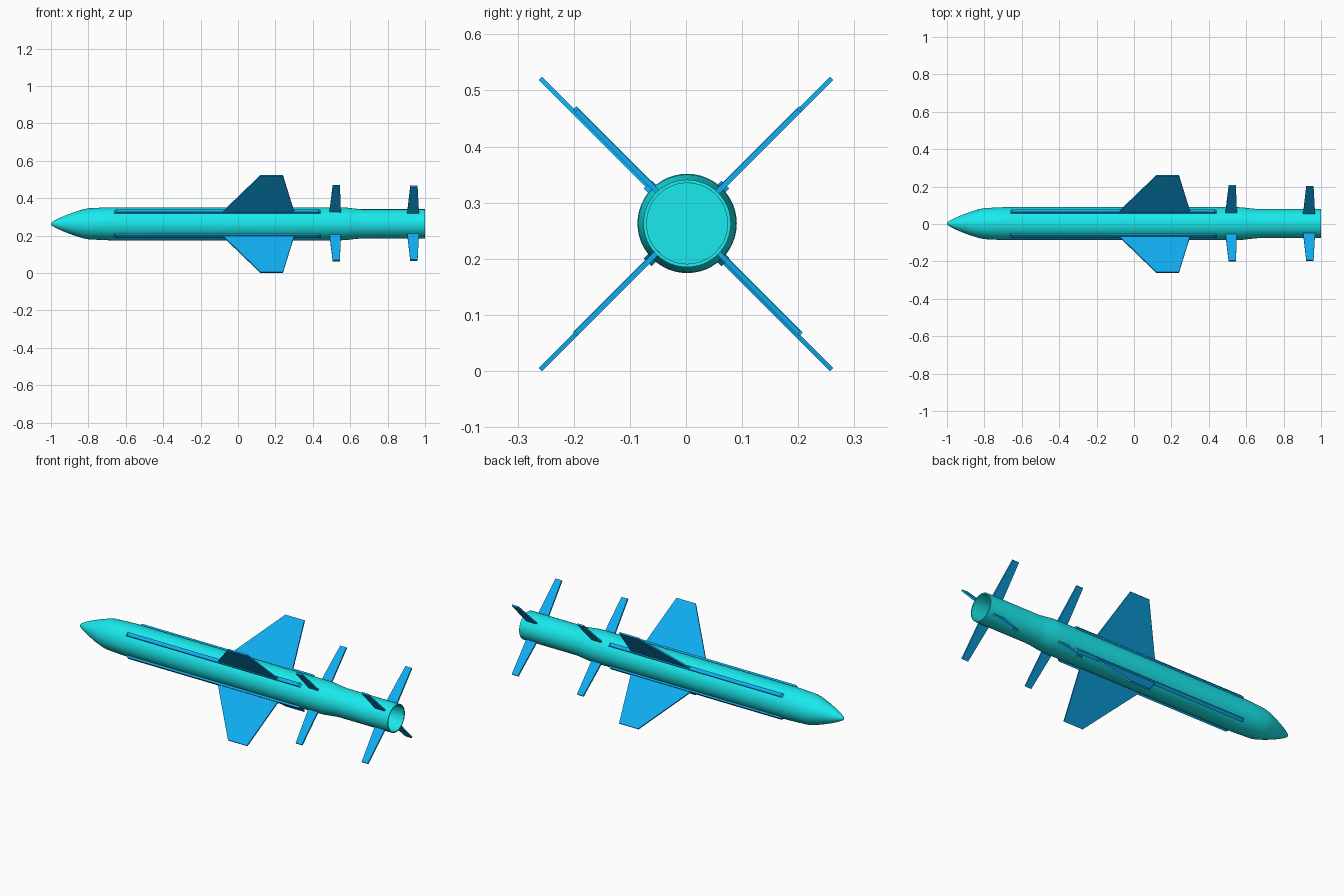
import bpy, bmesh
from math import sin, cos, tau, pi
from mathutils import Matrix

if "Cube" in bpy.data.objects:
    bpy.data.objects.remove(bpy.data.objects["Cube"])


def material(name, color):
    m = bpy.data.materials.new(name)
    m.diffuse_color = (*color, 1)
    m.use_nodes = True
    m.node_tree.nodes["Principled BSDF"].inputs["Base Color"].default_value = m.diffuse_color
    return m


CYAN = material("cyan", (0.01, 0.82, 0.85))
BLUE = material("blue", (0.005, 0.42, 0.87))


def make(name, bm, mat, smooth=False):
    bmesh.ops.recalc_face_normals(bm, faces=bm.faces)
    me = bpy.data.meshes.new(name)
    bm.to_mesh(me)
    bm.free()
    ob = bpy.data.objects.new(name, me)
    bpy.context.collection.objects.link(ob)
    me.materials.append(mat)
    if smooth:
        bpy.ops.object.select_all(action='DESELECT')
        ob.select_set(True)
        bpy.context.view_layer.objects.active = ob
        bpy.ops.object.shade_smooth_by_angle(angle=0.45)
    return ob


def lathe(name, profile, center, mat, n=48):
    """Revolve (x, radius) points around the x axis; both ends are closed."""
    bm = bmesh.new()
    rings = [[bm.verts.new((x, center[0] + r * cos(tau * i / n), center[1] + r * sin(tau * i / n)))
              for i in range(n)] for x, r in profile]
    for a, b in zip(rings, rings[1:]):
        for i in range(n):
            j = (i + 1) % n
            bm.faces.new((a[i], a[j], b[j], b[i]))
    bm.faces.new(rings[0])
    bm.faces.new(rings[-1])
    return make(name, bm, mat, True)


def cross_set(name, outline, thick, center, mat):
    """Four copies of an (x, radial) outline slab, set in an X around the body."""
    for k in range(4):
        bm = bmesh.new()
        lo = [bm.verts.new((x, -thick / 2, r)) for x, r in outline]
        f = bm.faces.new(lo)
        ext = bmesh.ops.extrude_face_region(bm, geom=[f])
        top = [v for v in ext["geom"] if isinstance(v, bmesh.types.BMVert)]
        bmesh.ops.translate(bm, verts=top, vec=(0, thick, 0))
        turn = Matrix.Translation((0, *center)) @ Matrix.Rotation(pi / 4 + k * pi / 2, 4, 'X')
        bmesh.ops.transform(bm, matrix=turn, verts=bm.verts)
        make(f"{name}_{k + 1}", bm, mat)


# Fuselage with ogive nose, tapered tail and hollow exhaust
lathe("fuselage", [(-1, 0.003), (-0.993, 0.011), (-0.97, 0.024), (-0.93, 0.042), (-0.88, 0.061),
                   (-0.83, 0.077), (-0.8, 0.083), (-0.74, 0.086), (-0.68, 0.0885), (0.54, 0.0885),
                   (0.58, 0.087), (0.62, 0.082), (0.66, 0.078), (1, 0.078), (1, 0.072), (0.8, 0.072)],
      (0.002, 0.263), CYAN)

# Long raised rails along the body, with tapered ends
cross_set("side_rail", [(-0.67, 0.08), (-0.65, 0.098), (0.43, 0.098), (0.45, 0.08)],
          0.02, (0.001, 0.263), BLUE)

# Main wings
cross_set("main_wing", [(-0.09, 0.08), (0.12, 0.367), (0.24, 0.367), (0.303, 0.08)],
          0.008, (0, 0.262), BLUE)

# Mid fins and tail fins
cross_set("mid_fin", [(0.488, 0.075), (0.506, 0.285), (0.545, 0.285), (0.55, 0.075)],
          0.009, (0.003, 0.267), BLUE)
cross_set("tail_fin", [(0.904, 0.074), (0.921, 0.28), (0.96, 0.28), (0.968, 0.074)],
          0.009, (0.003, 0.266), BLUE)
